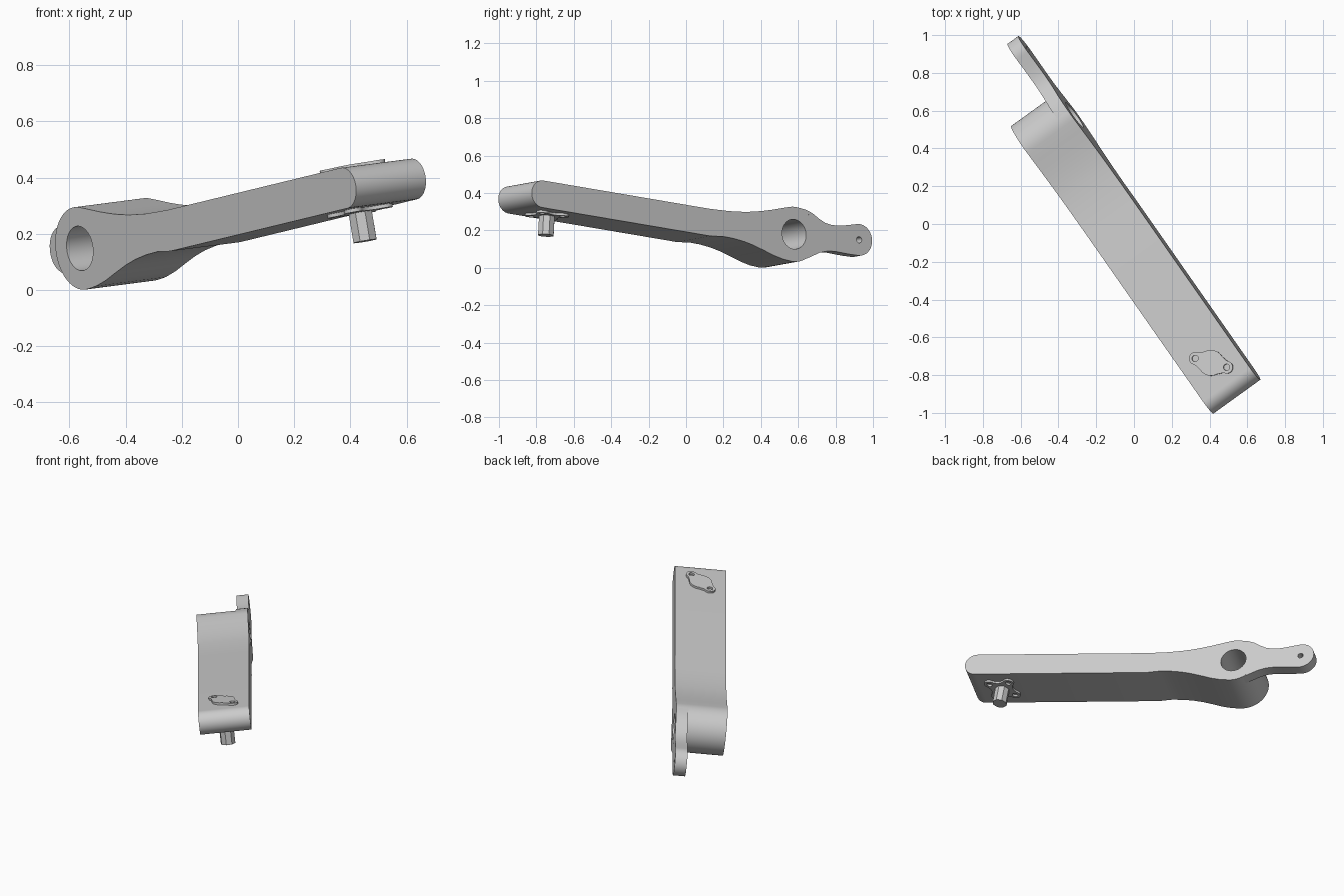
import bpy, bmesh
from math import sin, cos, radians
from mathutils import Vector, Matrix

if "Cube" in bpy.data.objects:
    bpy.data.objects.remove(bpy.data.objects["Cube"], do_unlink=True)

grey = bpy.data.materials.new("plain grey")
grey.use_nodes = True
GREY = (0.6, 0.6, 0.6, 1)
grey.diffuse_color = GREY
grey.node_tree.nodes["Principled BSDF"].inputs["Base Color"].default_value = GREY


def arc(cx, cy, r, a0, a1, n):
    """Points on an arc, angles in degrees, both ends included."""
    angles = [radians(a0 + (a1 - a0) * i / n) for i in range(n + 1)]
    return [(cx + r * cos(a), cy + r * sin(a)) for a in angles]


def circle(cx, cy, r, n, start=0):
    return arc(cx, cy, r, start, start + 360, n)[:-1]


def plate(name, frame, loops, z0, z1):
    """Extrude an outline (first loop) with holes (other loops) from z0 to z1."""
    bm = bmesh.new()
    for loop in loops:
        verts = [bm.verts.new((x, y, z0)) for x, y in loop]
        for a, b in zip(verts, verts[1:] + verts[:1]):
            bm.edges.new((a, b))
    bmesh.ops.triangle_fill(bm, edges=bm.edges[:], use_beauty=True)
    geom = bmesh.ops.extrude_face_region(bm, geom=bm.faces[:], use_keep_orig=True)["geom"]
    moved = [g for g in geom if isinstance(g, bmesh.types.BMVert)]
    bmesh.ops.translate(bm, verts=moved, vec=(0, 0, z1 - z0))
    bmesh.ops.recalc_face_normals(bm, faces=bm.faces[:])
    mesh = bpy.data.meshes.new(name)
    bm.to_mesh(mesh)
    bm.free()
    mesh.materials.append(grey)
    obj = bpy.data.objects.new(name, mesh)
    obj.matrix_world = frame
    bpy.context.collection.objects.link(obj)
    bpy.ops.object.select_all(action='DESELECT')
    obj.select_set(True)
    bpy.context.view_layer.objects.active = obj
    bpy.ops.object.shade_smooth_by_angle(angle=radians(30))
    return obj


def frame_from(x, y, z, origin):
    m = Matrix((x, y, z)).transposed().to_4x4()
    m.translation = origin
    return m


# Arm frame: along the arm, up, and across its width
width = 0.308
across = Vector((0.8065, 0.5818, 0.105)).normalized()
along = Vector((-across.y, across.x, 0)).normalized()
up = across.cross(along)
origin = Vector((-0.315, 0.578, 0.18))
arm_frame = frame_from(along, up, across, origin)

# Arm with rounded tip, swelling into the bored boss
arm = arc(-1.64, 0.216, 0.073, 82, 262, 20)
arm += [(-0.55, -0.01), (-0.47, -0.012), (-0.4, -0.023), (-0.33, -0.04),
        (-0.27, -0.06), (-0.2, -0.089), (-0.14, -0.115), (-0.08, -0.135)]
arm += arc(0, 0, 0.148, -100, 97, 28)
arm += [(-0.08, 0.139), (-0.14, 0.131), (-0.2, 0.125), (-0.26, 0.121),
        (-0.32, 0.12), (-0.42, 0.124), (-0.55, 0.137)]
plate("arm", arm_frame, [arm, circle(0, 0, 0.08, 32)], -width, 0)

# Thin lug behind the boss
lug = arc(0, 0, 0.148, -80, 75, 20)
lug += [(0.085, 0.133), (0.13, 0.113), (0.17, 0.084), (0.21, 0.061),
        (0.25, 0.05), (0.29, 0.046), (0.33, 0.047), (0.37, 0.05)]
lug += arc(0.427, -0.03, 0.085, 100, -100, 20)
lug += [(0.36, -0.108), (0.31, -0.1), (0.26, -0.092), (0.21, -0.091),
        (0.16, -0.1), (0.1, -0.122)]
plate("rear_lug", arm_frame, [lug, circle(0.427, -0.03, 0.017, 16)], -0.072, 0)

# Frame on the upper surface near the tip, turned to the flange direction
slope = (along - 0.141 * up).normalized()
normal = (up + 0.141 * along).normalized()
mount = origin - 1.489 * along + 0.269 * up - width / 2 * across
tip_frame = frame_from(slope, -across, normal, mount)
flange_frame = tip_frame @ Matrix.Rotation(radians(39), 4, 'Z')


def mirrored(quarter):
    """Close a first-quadrant outline running from the x axis to the y axis."""
    half = quarter + [(-x, y) for x, y in reversed(quarter[:-1])]
    return half + [(x, -y) for x, y in reversed(half[1:-1])]


lobe = arc(0.088, 0, 0.033, 0, 95, 8)

# Two-eared flange on top
ears = mirrored(lobe + [(0.072, 0.036), (0.058, 0.044)]
                + arc(0, 0, 0.068, 47, 90, 5))
ear_holes = [circle(s * 0.088, 0, 0.017, 16) for s in (1, -1)]
plate("top_flange", flange_frame, [ears] + ear_holes, -0.002, 0.013)

# Four-eared flange underneath
eighth = lobe + [(0.07, 0.037), (0.058, 0.044)]
cross = mirrored(eighth + [(0.05, 0.05)] + [(y, x) for x, y in reversed(eighth)])
cross_holes = ear_holes + [circle(0, s * 0.088, 0.017, 16) for s in (1, -1)]
plate("bottom_flange", flange_frame, [cross] + cross_holes, -0.159, -0.144)

# Faceted shaft below the flange
plate("output_shaft", tip_frame, [circle(0, 0, 0.045, 8, 144.2 + 22.5)], -0.262, -0.15)
